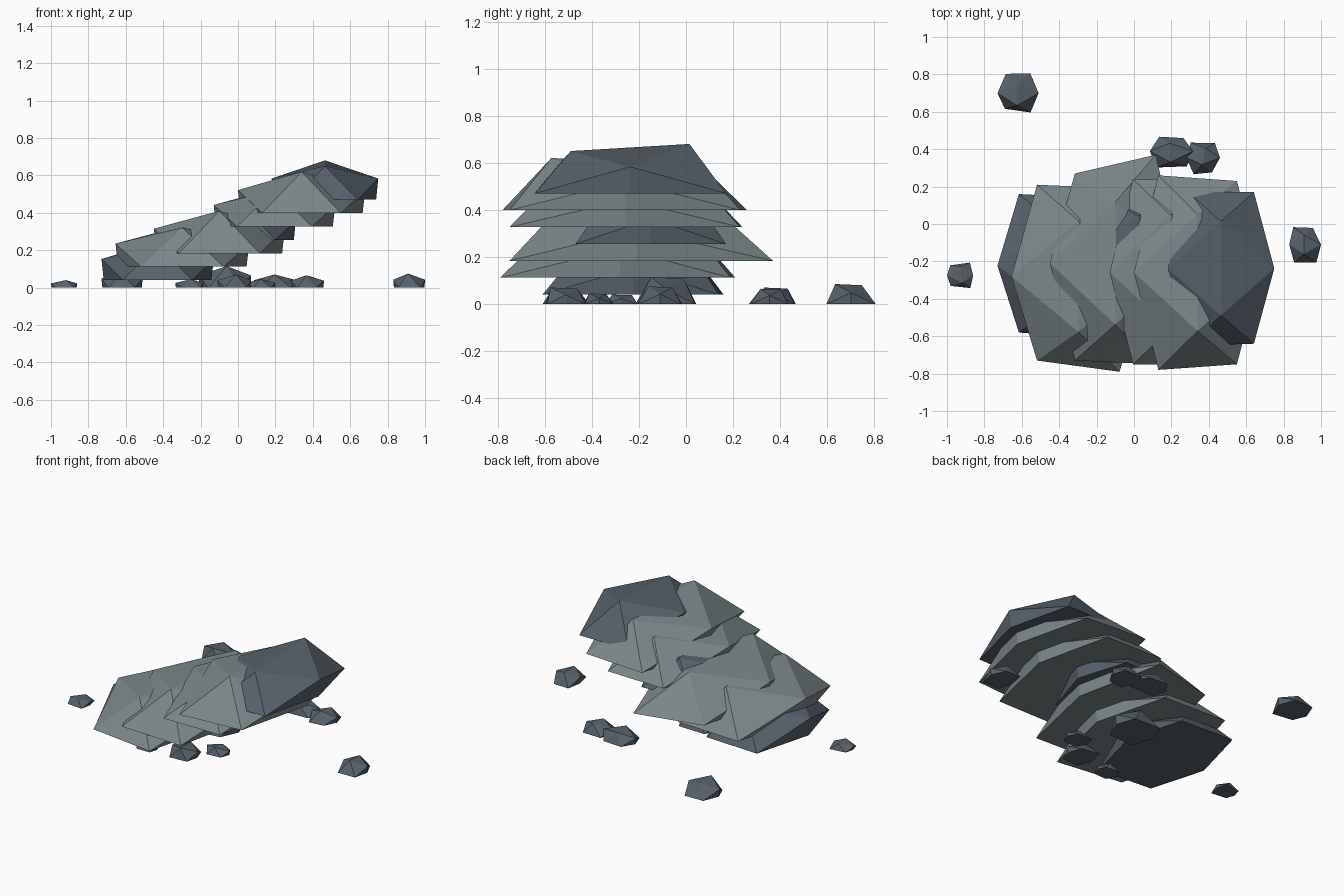
import bpy, bmesh, random

old = bpy.data.objects.get("Cube")
if old:
    bpy.data.objects.remove(old, do_unlink=True)
random.seed(4)
RATIO = 0.618  # golden-ratio spacing of an icosahedron's corners


def material(name, colour):
    mat = bpy.data.materials.new(name)
    mat.use_nodes = True
    mat.diffuse_color = (*colour, 1)
    bsdf = mat.node_tree.nodes["Principled BSDF"]
    bsdf.inputs["Base Color"].default_value = (*colour, 1)
    bsdf.inputs["Roughness"].default_value = 0.9
    return mat


light_stone = material("light_stone", (0.20, 0.245, 0.255))
dark_stone = material("dark_stone", (0.095, 0.12, 0.145))


def rock(name, mat, base, top, left, right, front, back, jitter=0.0):
    """Flat-bottomed icosahedral rock; front and back give the y of the
    left and right corners, top gives the z of the front and back peaks."""
    cx, hx = (left + right) / 2, (right - left) / 2
    cy = (sum(front) + sum(back)) / 4
    side_z = base + 0.58 * (sum(top) / 2 - base)
    wobble = lambda: random.uniform(-jitter, jitter)
    points = []
    for i, sign in enumerate((-1, 1)):
        # upper and lower side points
        points.append((cx + sign * hx, cy, side_z))
        points.append((cx + sign * hx * 0.96, cy, base))
        # ground corners
        for y in (front[i], back[i]):
            points.append((cx + sign * hx * RATIO + wobble(), y + wobble(), base))
        # ridge ends
        reach = (front, back)[i]
        ridge_y = cy + (sum(reach) / 2 - cy) * RATIO
        points.append((cx + wobble(), ridge_y + wobble(), top[i]))
    bm = bmesh.new()
    for p in points:
        bm.verts.new(p)
    bmesh.ops.convex_hull(bm, input=bm.verts)
    bmesh.ops.recalc_face_normals(bm, faces=bm.faces)
    mesh = bpy.data.meshes.new(name)
    bm.to_mesh(mesh)
    bm.free()
    mesh.materials.append(mat)
    obj = bpy.data.objects.new(name, mesh)
    bpy.context.collection.objects.link(obj)


# Leaning stack of slabs, lowest first
slabs = [
    (dark_stone, (0.23, 0.24), -0.73, -0.13, (-0.58, -0.61), (0.16, 0.14)),
    (light_stone, (0.32, 0.33), -0.655, 0.06, (-0.73, -0.79), (0.21, 0.19)),
    (light_stone, (0.41, 0.41), -0.45, 0.25, (-0.73, -0.75), (0.27, 0.37)),
    (dark_stone, (0.44, 0.44), -0.27, 0.31, (-0.45, -0.47), (0.15, 0.17)),
    (light_stone, (0.52, 0.53), -0.13, 0.52, (-0.75, -0.75), (0.24, 0.23)),
    (light_stone, (0.62, 0.60), 0.0, 0.68, (-0.78, -0.75), (0.26, 0.23)),
    (dark_stone, (0.65, 0.68), 0.18, 0.75, (-0.65, -0.64), (0.17, 0.17)),
]
for i, (mat, top, left, right, front, back) in enumerate(slabs):
    rock(f"slab_{i + 1}", mat, 0.04 + 0.0717 * i, top, left, right, front, back)

# Loose pebbles: x, y, half width, half depth, height
pebbles = [
    (-0.62, 0.70, 0.11, 0.095, 0.085),
    (0.20, 0.39, 0.115, 0.08, 0.07),
    (0.37, 0.355, 0.09, 0.08, 0.065),
    (0.915, -0.11, 0.085, 0.095, 0.075),
    (-0.93, -0.275, 0.07, 0.065, 0.04),
    (-0.07, -0.085, 0.14, 0.12, 0.115),
    (-0.02, -0.51, 0.09, 0.09, 0.07),
    (0.12, -0.37, 0.08, 0.07, 0.045),
    (-0.26, -0.55, 0.075, 0.05, 0.045),
]
for i, (x, y, w, d, h) in enumerate(pebbles):
    rock(f"pebble_{i + 1}", dark_stone, 0, (h, 0.94 * h), x - w, x + w,
         (y - d, y - d), (y + d, y + d), jitter=0.012)
